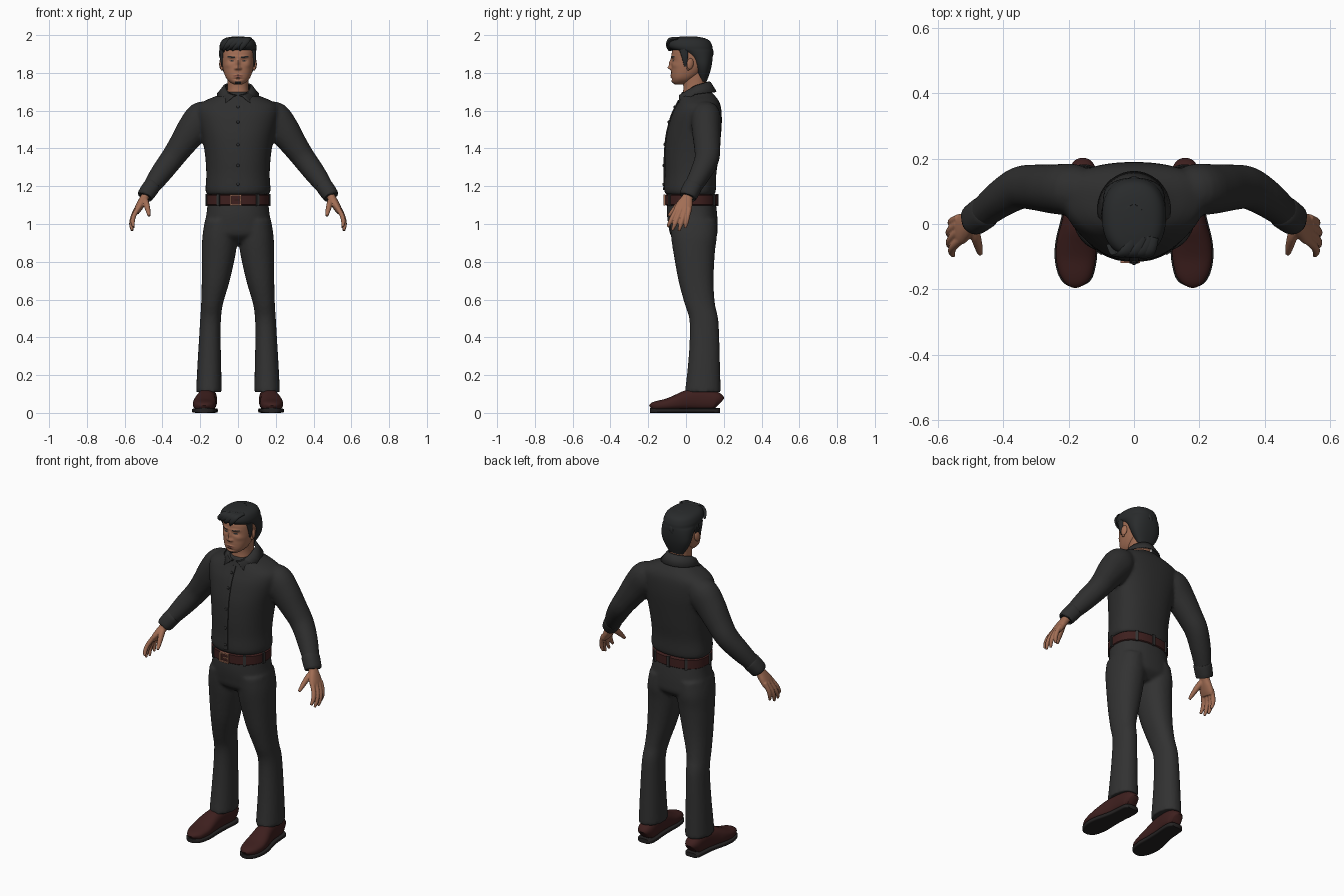
import bpy, bmesh, math, random
from mathutils import Vector, Matrix

random.seed(4)
X, Y, Zv = Vector((1, 0, 0)), Vector((0, 1, 0)), Vector((0, 0, 1))


def mat(name, r, g, b):
    m = bpy.data.materials.new(name)
    m.diffuse_color = (r, g, b, 1)
    return m


SHIRT = mat("shirt black", .028, .028, .028)
PANTS = mat("trouser black", .032, .032, .032)
SKIN = mat("skin", .36, .155, .09)
LIP = mat("lip", .27, .10, .07)
HAIR = mat("hair black", .022, .024, .025)
LEATHER = mat("brown leather", .048, .014, .013)
SOLE = mat("sole black", .018, .016, .016)
COPPER = mat("buckle copper", .36, .16, .10)


def section(r, t, p=2.3):
    """Superellipse offsets along the two ring axes."""
    c, s = math.cos(t), math.sin(t)
    q = 2 / p
    u = math.copysign(abs(c) ** q, c) * r[3]
    v = math.copysign(abs(s) ** q, s) * (r[5] if s > 0 else r[4])
    return u, v


def level(z, cx, rx, f, b, k=.55):
    """Horizontal ring: height, centre x, half width, front y, back y."""
    cy = f + (b - f) * k
    return (cx, cy, z, rx, cy - f, b - cy)


def smooth_rings(rings, sub):
    out = []
    for i in range(len(rings) - 1):
        a, b, c, d = (rings[max(i - 1, 0)], rings[i], rings[i + 1], rings[min(i + 2, len(rings) - 1)])
        for j in range(sub):
            t = j / sub
            out.append([.5 * (2 * q + (r - p) * t + (2 * p - 5 * q + 4 * r - s) * t * t
                              + (3 * q - p - 3 * r + s) * t ** 3) for p, q, r, s in zip(a, b, c, d)])
    return out + [list(rings[-1])]


def loft(bm, rings, n=32, sub=4, ref=None, p=2.3, both=False):
    """Skin rings (x, y, z, ra, rb, rc); ref gives the ring's first axis on a free path."""
    rings = smooth_rings(rings, sub)
    for sx in ((1, -1) if both else (1,)):
        loops = []
        for i, r in enumerate(rings):
            a, b = X, Y
            if ref is not None:
                tan = (Vector(rings[min(i + 1, len(rings) - 1)][:3]) - Vector(rings[max(i - 1, 0)][:3])).normalized()
                a = (ref - tan * ref.dot(tan)).normalized()
                b = tan.cross(a)
            loop = []
            for j in range(n):
                u, v = section(r, 2 * math.pi * j / n, p)
                co = Vector(r[:3]) + a * u + b * v
                loop.append(bm.verts.new((co.x * sx, co.y, co.z)))
            loops.append(loop)
        for l0, l1 in zip(loops, loops[1:]):
            for j in range(n):
                bm.faces.new((l0[j], l0[(j + 1) % n], l1[(j + 1) % n], l1[j]))
        bm.faces.new(loops[0])
        bm.faces.new(loops[-1])


def tube(bm, pts, ref=Y, **kw):
    """Path of (x, y, z, half width along ref, half thickness)."""
    loft(bm, [(*q, q[4]) for q in pts], ref=ref, **kw)


def ball(bm, loc, size, rot=None):
    m = Matrix.Translation(loc) @ (rot or Matrix()) @ Matrix.Diagonal((*size, 1))
    bmesh.ops.create_uvsphere(bm, u_segments=16, v_segments=10, radius=1, matrix=m)


def box(bm, loc, size, ang=0):
    m = Matrix.Translation(loc) @ Matrix.Rotation(ang, 4, 'Z') @ Matrix.Diagonal((*size, 1))
    bmesh.ops.create_cube(bm, size=1, matrix=m)


def finish(name, bm, *mats, voxel=0, iters=3, solid=0):
    bmesh.ops.recalc_face_normals(bm, faces=bm.faces)
    me = bpy.data.meshes.new(name)
    bm.to_mesh(me)
    bm.free()
    for m in mats:
        me.materials.append(m)
    me.shade_smooth()
    me.set_sharp_from_angle(angle=math.radians(50))
    ob = bpy.data.objects.new(name, me)
    bpy.context.collection.objects.link(ob)
    if solid:
        ob.modifiers.new("thickness", 'SOLIDIFY').thickness = solid
    if voxel:  # weld overlapping volumes into one skin
        r = ob.modifiers.new("weld", 'REMESH')
        r.mode, r.voxel_size, r.use_smooth_shade = 'VOXEL', voxel, True
        s = ob.modifiers.new("relax", 'SMOOTH')
        s.factor, s.iterations = .5, iters


# shirt: torso and sleeves
bm = bmesh.new()
TORSO = [(1.155, .163, -.105, .152), (1.18, .172, -.116, .158), (1.26, .168, -.113, .16), (1.35, .173, -.113, .172),
         (1.45, .188, -.106, .183), (1.52, .205, -.092, .189), (1.58, .218, -.074, .189), (1.625, .215, -.052, .184),
         (1.655, .17, -.038, .172), (1.68, .11, -.03, .152), (1.70, .075, -.022, .135)]
loft(bm, [level(z, 0, w, f, b, .62) for z, w, f, b in TORSO], n=48, p=2.25)
tube(bm, [(.13, .10, 1.60, .06, .05), (.185, .105, 1.568, .078, .086), (.24, .107, 1.50, .076, .084),
          (.30, .112, 1.415, .07, .07), (.35, .11, 1.345, .065, .062), (.41, .075, 1.265, .056, .056),
          (.46, .035, 1.195, .047, .045), (.485, .018, 1.16, .043, .038)], p=2.1, both=True)
finish("shirt", bm, SHIRT, voxel=.01)

bm = bmesh.new()
tube(bm, [(.452, .04, 1.205, .046, .042), (.46, .034, 1.195, .05, .046), (.49, .012, 1.152, .047, .043),
          (.494, .009, 1.146, .04, .036)], sub=3, both=True)
finish("shirt_cuffs", bm, SHIRT)

# button placket following the chest profile
bm = bmesh.new()
tube(bm, [(0, f - .001, z, .014, .004) for z, w, f, b in TORSO[1:-2]], ref=X, n=12, p=5)
finish("placket", bm, SHIRT)
bm = bmesh.new()
for z, y in ((1.62, -.061), (1.54, -.093), (1.42, -.114), (1.31, -.119), (1.21, -.12)):
    ball(bm, (0, y, z), (.008, .005, .008))
finish("buttons", bm, SHIRT)

# folded collar with two points
bm = bmesh.new()
rows, N = [], 48
for i in range(N + 1):
    w = i / N
    col = []
    for rx, ry, t0, z0, up, dn in ((.066, .074, -86, 1.733, .022, .05), (.078, .086, -74, 1.73, .022, .05),
                                   (.112, .117, -46, 1.69, .012, .085)):
        t = math.radians(t0 + w * (180 - 2 * t0))
        s = math.sin(t)
        col.append(bm.verts.new((rx * math.cos(t), .045 + ry * s, z0 + s * (up if s > 0 else dn))))
    rows.append(col)
for a, b in zip(rows, rows[1:]):
    for k in range(2):
        bm.faces.new((a[k], b[k], b[k + 1], a[k + 1]))
finish("collar", bm, SHIRT, solid=.008)

# trousers: hips and two legs
bm = bmesh.new()
loft(bm, [level(*r) for r in ((1.15, 0, .158, -.098, .153), (1.06, 0, .166, -.101, .164), (.99, 0, .178, -.093, .168),
                              (.94, 0, .176, -.08, .163), (.90, 0, .11, -.03, .12))], n=48)
loft(bm, [level(*r, .5) for r in (
    (1.02, .09, .085, -.085, .16), (.94, .096, .092, -.08, .164), (.85, .101, .09, -.067, .153),
    (.70, .118, .074, -.04, .146), (.58, .137, .058, -.008, .153), (.50, .145, .055, .017, .17),
    (.40, .149, .057, .02, .176), (.25, .152, .063, .01, .18), (.11, .154, .068, -.006, .184))], p=2.2, both=True)
finish("trousers", bm, PANTS, voxel=.01)

# belt, loops and buckle
bm = bmesh.new()
belt = [level(z, 0, .162 + e, -.105 - e, .161 + e) for z, e in ((1.098, 0), (1.102, .005), (1.152, .005), (1.156, 0))]
loft(bm, belt, n=64, sub=1)
finish("belt", bm, LEATHER)
bm = bmesh.new()
for d in (-125, -55, -10, 190, 55, 90, 125):
    u, v = section(belt[1], math.radians(d))
    box(bm, (u, v + belt[1][1], 1.127), (.016, .012, .064), math.atan2(v, u * .8) + math.pi / 2)
finish("belt_loops", bm, PANTS)
bm = bmesh.new()
for dx in (-.026, .026):
    box(bm, (dx - .012, -.114, 1.127), (.008, .01, .056))
for dz in (-.025, .025):
    box(bm, (-.012, -.114, 1.127 + dz), (.056, .01, .008))
box(bm, (-.002, -.115, 1.127), (.034, .008, .007))
finish("buckle", bm, COPPER)

# shoes: uppers and soles share one outline
SHOE = ((-.187, .179, .016, .042), (-.175, .179, .036, .055), (-.15, .178, .051, .064), (-.10, .178, .061, .076),
        (-.05, .176, .059, .096), (0, .170, .052, .118), (.06, .163, .047, .13), (.12, .158, .047, .125),
        (.16, .157, .043, .11), (.177, .157, .028, .085))
bm = bmesh.new()
tube(bm, [(x, y, (.012 + h) / 2, w, (h - .012) / 2) for y, x, w, h in SHOE], ref=X, p=2.5, both=True)
finish("shoes", bm, LEATHER)
bm = bmesh.new()
tube(bm, [(x, y * 1.015, .0125, w + .004, .0125) for y, x, w, h in SHOE], ref=X, p=5, both=True)
finish("shoe_soles", bm, SOLE)

# hands: palm, four fingers and thumb
bm = bmesh.new()
tube(bm, [(.475, .022, 1.175, .027, .022), (.495, .008, 1.14, .029, .022), (.512, -.004, 1.11, .04, .022),
          (.53, -.016, 1.078, .047, .019), (.538, -.02, 1.058, .042, .013)], both=True)
for k, t in (((.533, -.054, 1.072), (.555, -.097, .985)), ((.54, -.03, 1.068), (.562, -.073, .966)),
             ((.541, -.006, 1.068), (.562, -.038, .962)), ((.537, .016, 1.075), (.555, -.004, .978))):
    k, t = Vector(k), Vector(t)
    pts = [k.lerp(t, q) + X * h for q, h in ((-.1, 0), (.35, .011), (.7, .009), (1, -.002))]
    tube(bm, [(*q, r, r) for q, r in zip(pts, (.013, .0125, .0115, .007))], n=14, p=2, both=True)
tube(bm, [(.495, .0, 1.135, .016, .016), (.485, -.035, 1.105, .016, .018), (.476, -.068, 1.07, .013, .013),
          (.47, -.092, 1.043, .008, .008)], ref=X, n=14, p=2, both=True)
finish("hands", bm, SKIN, voxel=.004, iters=2)

# neck and ears
bm = bmesh.new()
loft(bm, [level(*r) for r in ((1.66, 0, .062, -.022, .11), (1.73, 0, .056, -.014, .105), (1.80, 0, .058, -.03, .11))])
finish("neck", bm, SKIN)
bm = bmesh.new()
for s in (1, -1):
    ball(bm, (s * .089, .022, 1.848), (.009, .019, .03), Matrix.Rotation(s * .35, 4, 'Z') @ Matrix.Rotation(-.15, 4, 'X'))
    ball(bm, (s * .086, .012, 1.824), (.007, .009, .011))
finish("ears", bm, SKIN)

# head, with the face raised and sunk by soft bumps
bm = bmesh.new()
loft(bm, [level(*r, .5) for r in (
    (1.738, 0, .02, -.058, -.02), (1.75, 0, .042, -.07, .02), (1.77, 0, .061, -.076, .05), (1.80, 0, .074, -.078, .085),
    (1.84, 0, .083, -.077, .112), (1.88, 0, .086, -.077, .12), (1.92, 0, .085, -.072, .12), (1.955, 0, .07, -.05, .10),
    (1.975, 0, .04, -.01, .06))], n=128, sub=18, p=2.3)
BUMPS = [(0, 1.85, .009, .022, .013), (0, 1.827, .011, .010, .016), (.012, 1.823, .007, .007, .008),
         (.033, 1.866, .017, .010, -.009), (.03, 1.886, .025, .007, .004), (0, 1.788, .02, .005, .005),
         (0, 1.777, .017, .004, .005), (0, 1.754, .018, .009, .005), (.055, 1.84, .02, .014, .004),
         (0, 1.767, .022, .004, -.003), (.033, 1.864, .012, .005, .004)]
for v in bm.verts:
    if v.co.y < .01:
        for bx, bz, sx, sz, amp in BUMPS:
            v.co.y -= amp * math.exp(-((abs(v.co.x) - bx) / sx) ** 2 - ((v.co.z - bz) / sz) ** 2)
for f in bm.faces:
    c = f.calc_center_median()
    ax = abs(c.x)
    if c.y < 0:
        brow = .014 < ax < .054 and abs(c.z - 1.882 - .12 * min(ax - .014, .022)) < .0035
        eye = ((ax - .033) / .012) ** 2 + ((c.z - 1.864) / .004) ** 2 < 1
        goatee = (ax < .016 and 1.742 < c.z < 1.756)
        if brow or eye or goatee:
            f.material_index = 1
        elif ax < .023 and abs(c.z - 1.783) < .009 - ax * .25:
            f.material_index = 2
finish("head", bm, SKIN, HAIR, LIP)

# hair: main mass, sideburns and combed locks
bm = bmesh.new()
loft(bm, [level(*r, .5) for r in (
    (1.755, 0, .045, .075, .11), (1.80, 0, .074, .055, .126), (1.84, 0, .09, .04, .136), (1.88, 0, .094, .015, .141),
    (1.91, 0, .096, -.03, .142), (1.925, 0, .097, -.08, .141), (1.945, 0, .097, -.098, .138),
    (1.97, 0, .087, -.094, .125), (1.985, 0, .066, -.075, .095), (1.992, 0, .03, -.03, .05))], n=48)
tube(bm, [(.083, -.012, 1.925, .024, .011), (.086, -.006, 1.88, .016, .009), (.083, -.004, 1.835, .006, .004)],
     n=12, both=True)
for i in range(34):
    az = 2 * math.pi * i / 34 + random.uniform(-.08, .08)
    front = -math.sin(az)
    low = 22 if front > .25 else (8 if front > -.25 else random.uniform(-30, 0))
    low += random.uniform(-5, 5)
    pts = []
    for q, w, th in ((0, .012, .006), (.35, .017, .009), (.7, .015, .009), (1, .004, .003)):
        e = math.radians(72 + (low - 72) * q)
        a = az + .45 * q
        pts.append((.093 * math.cos(e) * math.cos(a), .02 + .118 * math.cos(e) * math.sin(a),
                    1.898 + .093 * math.sin(e), w, th))
    tube(bm, pts, ref=Vector((-math.sin(az + .2), math.cos(az + .2), 0)), n=10, p=2)
for x0, x1 in ((.05, -.03), (.03, -.06), (.06, .01), (.0, -.08)):  # swept fringe
    tube(bm, [(x0, -.04, 1.982, .016, .008), (x0 * .7 + x1 * .3, -.085, 1.975, .02, .011),
              (x0 * .3 + x1 * .7, -.098 + .2 * abs(x1) * .5, 1.945, .016, .009),
              (x1, -.092 + .35 * abs(x1), 1.918, .005, .004)], ref=X, n=10, p=2)
finish("hair", bm, HAIR)
